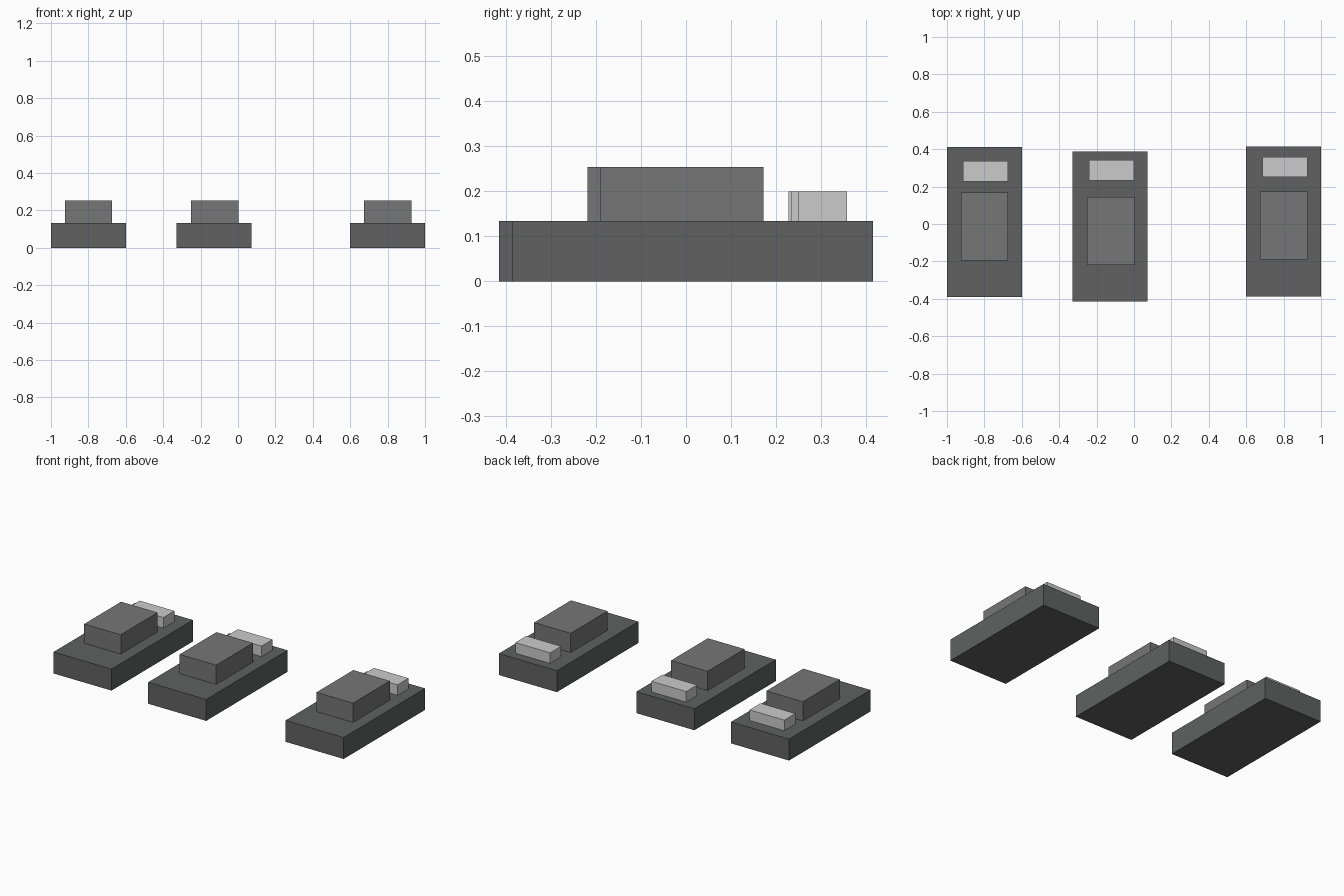
import bpy

if "Cube" in bpy.data.objects:
    bpy.data.objects.remove(bpy.data.objects["Cube"])


def grey(name, r, g, b):
    """Plain dark grey material."""
    mat = bpy.data.materials.new(name)
    mat.diffuse_color = (r, g, b, 1)
    mat.use_nodes = True
    mat.node_tree.nodes["Principled BSDF"].inputs["Base Color"].default_value = mat.diffuse_color
    return mat


def box(name, cx, cy, sx, sy, z0, z1, mat=None):
    """Axis-aligned box from plan centre, plan size and height range."""
    bpy.ops.mesh.primitive_cube_add(size=1, location=(cx, cy, (z0 + z1) / 2))
    ob = bpy.context.object
    ob.name = name
    ob.scale = (sx, sy, z1 - z0)
    bpy.ops.object.transform_apply(location=False, rotation=False, scale=True)
    if mat:
        ob.data.materials.append(mat)
    return ob


dark = grey("dark_grey", 0.115, 0.12, 0.118)
mid = grey("mid_grey", 0.18, 0.18, 0.18)

# Plan centres per unit: slab, main block, small rear block
units = {
    "left": ((-0.80, 0.011), (-0.799, -0.013), (-0.794, 0.282)),
    "middle": ((-0.129, -0.014), (-0.124, -0.037), (-0.12, 0.287)),
    "right": ((0.80, 0.0145), (0.801, -0.009), (0.807, 0.304)),
}

BASE_TOP = 0.134
for side, (slab, block, rear) in units.items():
    # Low rectangular slab
    box(f"{side}_base_slab", *slab, 0.40, 0.802, 0.0, BASE_TOP, dark)
    # Main block on top
    box(f"{side}_main_block", *block, 0.252, 0.363, BASE_TOP, 0.254, mid)
    # Smaller block behind it
    box(f"{side}_rear_block", *rear, 0.24, 0.108, BASE_TOP, 0.20)
